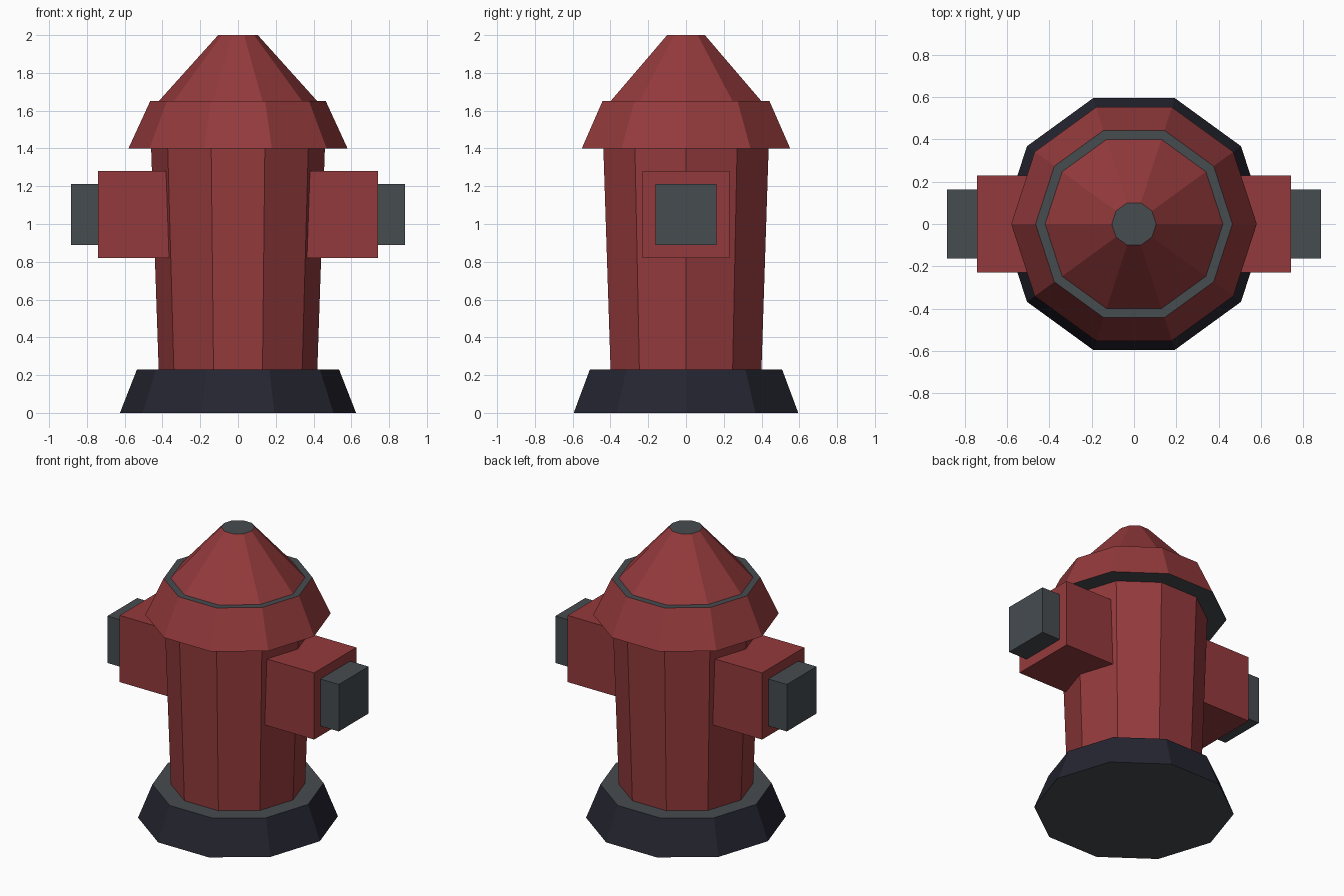
import bpy, bmesh, math
from mathutils import Vector

if "Cube" in bpy.data.objects:
    bpy.data.objects.remove(bpy.data.objects["Cube"])


def material(name, rgb):
    m = bpy.data.materials.new(name)
    lin = [((c / 255 + 0.055) / 1.055) ** 2.4 for c in rgb]
    m.diffuse_color = (*lin, 1)
    m.use_nodes = True
    m.node_tree.nodes["Principled BSDF"].inputs["Base Color"].default_value = m.diffuse_color
    return m


RED = material("hydrant red", (148, 58, 60))
GREY = material("iron grey", (70, 76, 80))
NAVY = material("dark navy", (37, 37, 49))


def finish(name, bm, mats):
    bmesh.ops.recalc_face_normals(bm, faces=bm.faces)
    me = bpy.data.meshes.new(name)
    bm.to_mesh(me)
    bm.free()
    for m in mats:
        me.materials.append(m)
    ob = bpy.data.objects.new(name, me)
    bpy.context.collection.objects.link(ob)
    return ob


def frustum(name, r0, r1, z0, z1, side):
    """Ten-sided tapered drum: coloured sides, grey flat ends."""
    bm = bmesh.new()
    rings = []
    for r, z in ((r0, z0), (r1, z1)):
        rings.append([bm.verts.new((r * math.cos(i * math.tau / 10),
                                    r * math.sin(i * math.tau / 10), z))
                      for i in range(10)])
    low, top = rings
    for i in range(10):
        j = (i + 1) % 10
        bm.faces.new((low[i], low[j], top[j], top[i]))
    for ring in rings:
        bm.faces.new(ring).material_index = 1
    return finish(name, bm, [side, GREY])


def box(name, x0, x1, half, z, mat):
    """Square block along x, centred on y = 0."""
    bm = bmesh.new()
    bmesh.ops.create_cube(bm, size=1)
    bmesh.ops.scale(bm, vec=Vector((abs(x1 - x0), 2 * half, 2 * half)), verts=bm.verts)
    bmesh.ops.translate(bm, vec=Vector(((x0 + x1) / 2, 0, z)), verts=bm.verts)
    return finish(name, bm, [mat])


# Stacked drums from the ground up
frustum("base", 0.625, 0.535, 0.0, 0.23, NAVY)
frustum("barrel", 0.42, 0.46, 0.23, 1.4, RED)
frustum("bonnet_skirt", 0.58, 0.465, 1.4, 1.65, RED)
frustum("bonnet_cone", 0.42, 0.105, 1.65, 2.0, RED)

# Side outlets with grey caps
for side, s in (("left", -1), ("right", 1)):
    box(side + "_outlet", s * 0.3, s * 0.742, 0.23, 1.05, RED)
    box(side + "_outlet_cap", s * 0.742, s * 0.883, 0.162, 1.05, GREY)
